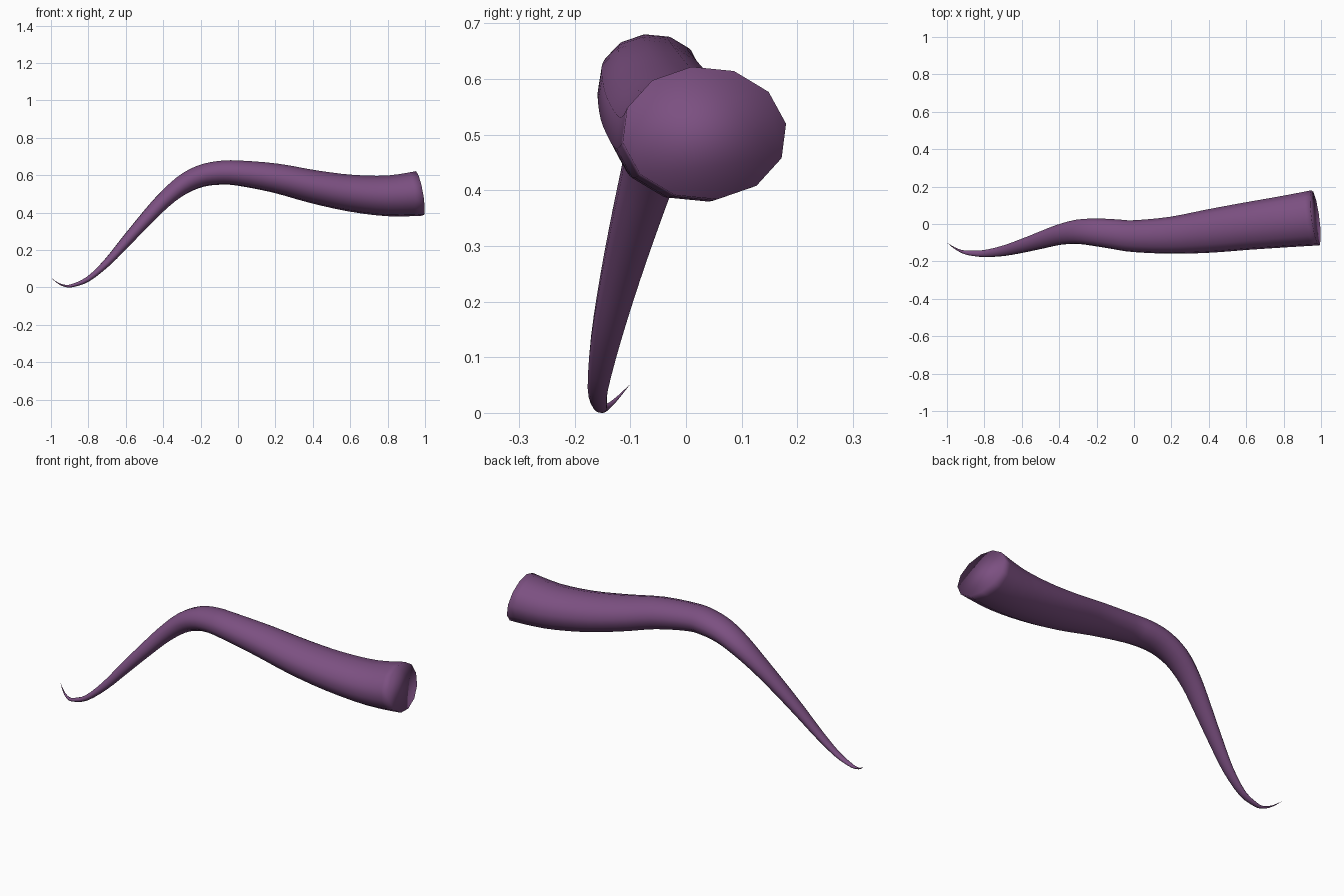
import bpy, bmesh, math
from mathutils import Vector

if "Cube" in bpy.data.objects:
    bpy.data.objects.remove(bpy.data.objects["Cube"])

SIDES = 12
STEPS = 3          # rings per path section
PHASE = math.radians(8)

# Path of the tentacle: x, y, z, half width, half height
PATH = [
    (-1.0, -0.10, 0.052, 0.0, 0.0),
    (-0.96, -0.128, 0.022, 0.004, 0.003),
    (-0.92, -0.147, 0.008, 0.008, 0.006),
    (-0.88, -0.155, 0.012, 0.013, 0.009),
    (-0.8, -0.158, 0.046, 0.019, 0.014),
    (-0.7, -0.144, 0.133, 0.028, 0.021),
    (-0.6, -0.118, 0.245, 0.037, 0.029),
    (-0.5, -0.088, 0.357, 0.046, 0.036),
    (-0.4, -0.058, 0.463, 0.055, 0.043),
    (-0.3, -0.042, 0.546, 0.066, 0.052),
    (-0.2, -0.045, 0.595, 0.075, 0.059),
    (-0.1, -0.055, 0.613, 0.081, 0.064),
    (0.0, -0.065, 0.612, 0.086, 0.068),
    (0.2, -0.060, 0.585, 0.100, 0.079),
    (0.4, -0.038, 0.540, 0.117, 0.089),
    (0.6, -0.012, 0.505, 0.128, 0.099),
    (0.8, 0.012, 0.490, 0.139, 0.110),
    (0.970, 0.033, 0.503, 0.150, 0.122),
]


def catmull(p0, p1, p2, p3, t):
    return [0.5 * (2 * b + (c - a) * t + (2 * a - 5 * b + 4 * c - d) * t * t
                   + (3 * b - a - 3 * c + d) * t ** 3)
            for a, b, c, d in zip(p0, p1, p2, p3)]


# Smooth the path
n = len(PATH)
stations = []
for i in range(n - 1):
    quad = [PATH[min(max(i + k, 0), n - 1)] for k in (-1, 0, 1, 2)]
    stations += [catmull(*quad, s / STEPS) for s in range(STEPS)]
stations.append(list(PATH[-1]))

# Sweep oval rings along the path
bm = bmesh.new()
tip = bm.verts.new(stations[0][:3])
rings = []
for i in range(1, len(stations)):
    c = Vector(stations[i][:3])
    if i == len(stations) - 1:
        tangent = Vector((0.97, 0.13, 0.17)).normalized()
    else:
        tangent = (Vector(stations[i + 1][:3]) - Vector(stations[i - 1][:3])).normalized()
    side = Vector((0, 0, 1)).cross(tangent).normalized()
    up = tangent.cross(side)
    w, h = stations[i][3:]
    ring = []
    for k in range(SIDES):
        a = PHASE + 2 * math.pi * k / SIDES
        ring.append(bm.verts.new(c + side * (w * math.cos(a)) + up * (h * math.sin(a))))
    rings.append(ring)

for k in range(SIDES):
    j = (k + 1) % SIDES
    bm.faces.new((tip, rings[0][j], rings[0][k]))
    for a, b in zip(rings, rings[1:]):
        bm.faces.new((a[k], a[j], b[j], b[k]))
bm.faces.new(rings[-1])          # closed base
bmesh.ops.recalc_face_normals(bm, faces=bm.faces)
for f in bm.faces:
    f.smooth = True

mesh = bpy.data.meshes.new("tentacle")
bm.to_mesh(mesh)
bm.free()
obj = bpy.data.objects.new("tentacle", mesh)
bpy.context.collection.objects.link(obj)

# Purple skin
mat = bpy.data.materials.new("purple_skin")
mat.diffuse_color = (0.2, 0.08, 0.22, 1)
mat.use_nodes = True
mat.node_tree.nodes["Principled BSDF"].inputs["Base Color"].default_value = mat.diffuse_color
mesh.materials.append(mat)
